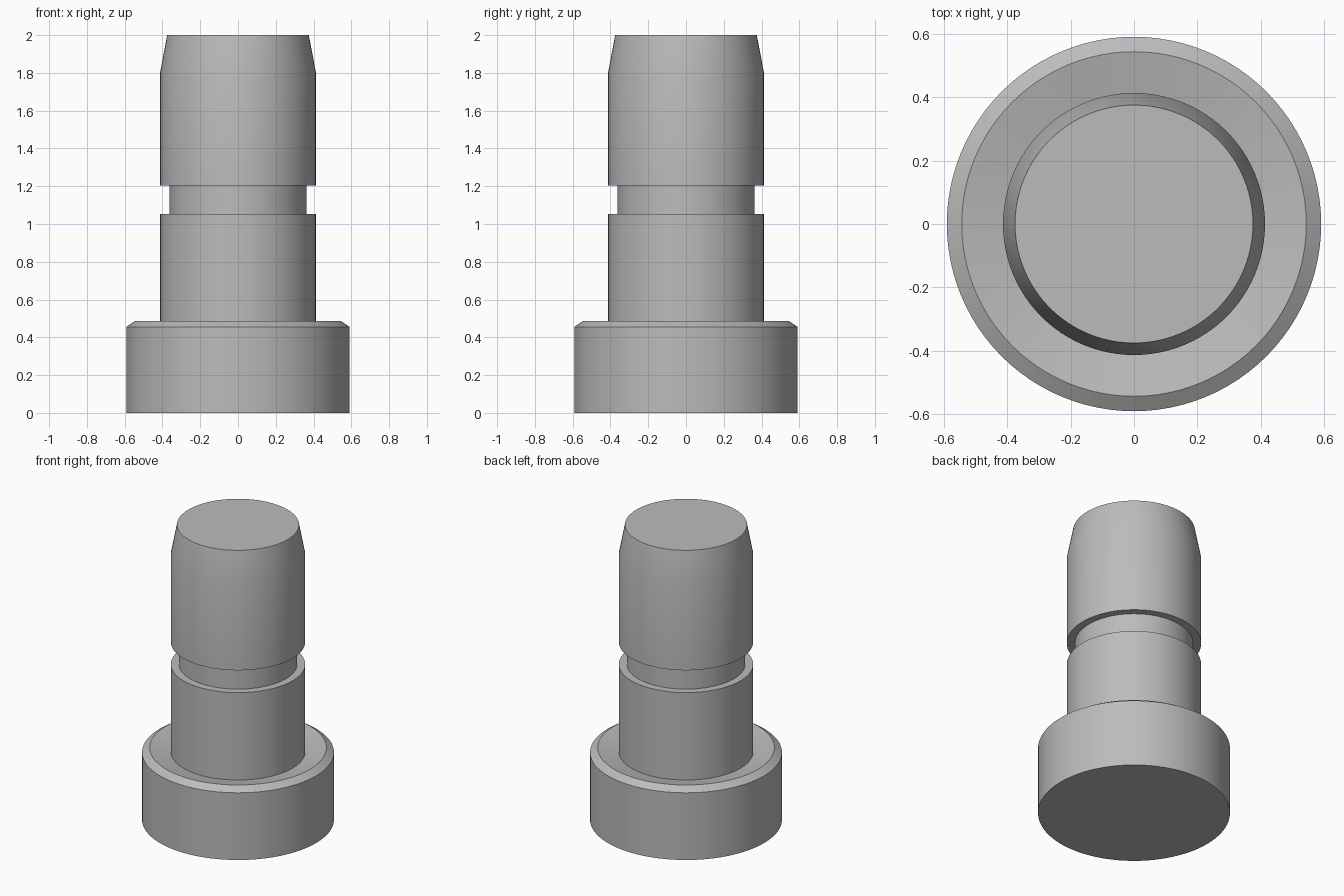
import bpy
import bmesh
import math

cube = bpy.data.objects.get("Cube")
if cube:
    bpy.data.objects.remove(cube, do_unlink=True)

SIDES = 96

# One plain grey metal
metal = bpy.data.materials.new("grey metal")
metal.use_nodes = True
colour = (0.5, 0.5, 0.5, 1.0)
metal.diffuse_color = colour
metal.node_tree.nodes["Principled BSDF"].inputs["Base Color"].default_value = colour


def turned_part(name, profile):
    """Turn a (radius, height) profile round z, closing both ends with flat caps."""
    bm = bmesh.new()
    rings = []
    for radius, height in profile:
        ring = bmesh.ops.create_circle(bm, segments=SIDES, radius=radius)["verts"]
        for v in ring:
            v.co.z = height
        rings.append(ring)
    for low, high in zip(rings, rings[1:]):
        for i in range(SIDES):
            j = (i + 1) % SIDES
            bm.faces.new((low[i], low[j], high[j], high[i]))
    bm.faces.new(rings[0])
    bm.faces.new(rings[-1])
    bmesh.ops.recalc_face_normals(bm, faces=bm.faces)
    mesh = bpy.data.meshes.new(name)
    bm.to_mesh(mesh)
    bm.free()
    mesh.materials.append(metal)
    obj = bpy.data.objects.new(name, mesh)
    bpy.context.collection.objects.link(obj)
    bpy.ops.object.select_all(action="DESELECT")
    obj.select_set(True)
    bpy.context.view_layer.objects.active = obj
    bpy.ops.object.shade_smooth_by_angle(angle=math.radians(30))
    return obj


# Pin turned in one piece: collar, grooved shaft and tapered tip
collar = [(0.59, 0), (0.59, 0.456), (0.543, 0.487)]
dish_floor = [(0.413, 0.46)]
shaft = [(0.413, 1.053), (0.363, 1.053), (0.363, 1.204), (0.413, 1.204)]
tip = [(0.413, 1.8), (0.375, 2)]
turned_part("stepped_pin", collar + dish_floor + shaft + tip)
